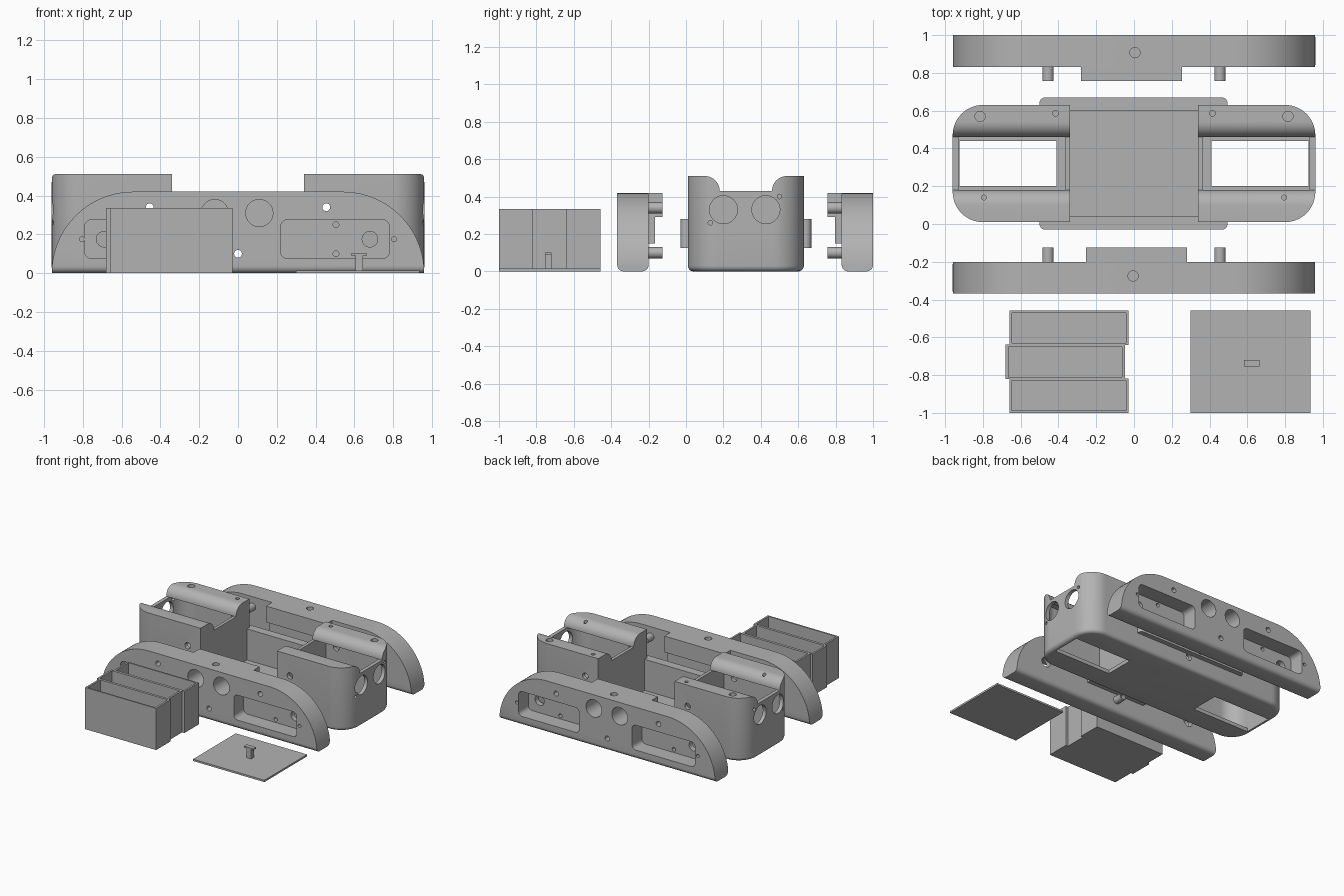
import bpy, bmesh, math
from mathutils import Matrix, Vector

if "Cube" in bpy.data.objects:
    bpy.data.objects.remove(bpy.data.objects["Cube"])

grey = bpy.data.materials.new("plain grey")
grey.use_nodes = True
color = (0.45, 0.45, 0.45, 1)
grey.diffuse_color = color
grey.node_tree.nodes["Principled BSDF"].inputs["Base Color"].default_value = color


def make(name, bm):
    bmesh.ops.recalc_face_normals(bm, faces=bm.faces)
    mesh = bpy.data.meshes.new(name)
    bm.to_mesh(mesh)
    bm.free()
    mesh.materials.append(grey)
    ob = bpy.data.objects.new(name, mesh)
    bpy.context.collection.objects.link(ob)
    return ob


def prism(name, pts, axis, lo, hi, round_bottom=0):
    """Extrude a 2D outline along x, y or z."""
    place = {"x": lambda p, t: (t, p[0], p[1]),
             "y": lambda p, t: (p[0], t, p[1]),
             "z": lambda p, t: (p[0], p[1], t)}[axis]
    bm = bmesh.new()
    face = bm.faces.new([bm.verts.new(place(p, lo)) for p in pts])
    new = bmesh.ops.extrude_face_region(bm, geom=[face])["geom"]
    shift = Vector(place((0, 0), hi - lo))
    bmesh.ops.translate(bm, vec=shift, verts=[v for v in new if isinstance(v, bmesh.types.BMVert)])
    if round_bottom:
        low = [e for e in bm.edges if all(v.co.z < 1e-4 for v in e.verts)
               and (axis == "z" or abs(e.verts[0].co.y - e.verts[1].co.y) < 1e-4)]
        bmesh.ops.bevel(bm, geom=low, offset=round_bottom, segments=5, profile=0.5, affect="EDGES")
    return make(name, bm)


def box(name, x0, x1, y0, y1, z0, z1):
    return prism(name, [(x0, y0), (x1, y0), (x1, y1), (x0, y1)], "z", z0, z1)


def arc(cx, cy, r, a0, a1, n=10):
    return [(cx + r * math.cos(math.radians(a0 + (a1 - a0) * i / n)),
             cy + r * math.sin(math.radians(a0 + (a1 - a0) * i / n))) for i in range(n + 1)]


def rounded(x0, x1, y0, y1, r, n=10):
    return (arc(x1 - r, y1 - r, r, 0, 90, n) + arc(x0 + r, y1 - r, r, 90, 180, n)
            + arc(x0 + r, y0 + r, r, 180, 270, n) + arc(x1 - r, y0 + r, r, 270, 360, n))


def rod(name, u, v, r, axis, lo, hi):
    return prism(name, arc(u, v, r, 0, 360, 32)[:-1], axis, lo, hi)


def boolean(ob, tools, op="DIFFERENCE"):
    for tool in tools:
        mod = ob.modifiers.new("cut", "BOOLEAN")
        mod.operation, mod.solver, mod.object = op, "EXACT", tool
    bpy.context.view_layer.update()
    deps = bpy.context.evaluated_depsgraph_get()
    mesh = bpy.data.meshes.new_from_object(ob.evaluated_get(deps))
    ob.modifiers.clear()
    ob.data = mesh
    for tool in tools:
        bpy.data.objects.remove(tool)
    return ob


def smooth(ob):
    bpy.ops.object.select_all(action="DESELECT")
    ob.select_set(True)
    bpy.context.view_layer.objects.active = ob
    bpy.ops.object.shade_smooth_by_angle(angle=math.radians(30))


# Centre body: rounded tub with two rolled roofs and a low middle
F, B, WALL, TOP, LIP, R = 0.01, 0.63, 0.03, 0.51, 0.43, 0.08
MID = (F + B) / 2
body = prism("centre_body", rounded(-0.96, 0.96, F, B, 0.16, 14), "z", 0, TOP, 0.03)
valley = arc(F + 0.09, LIP, R, 90, 0) + arc(B - 0.09, LIP, R, 180, 90)
valley += [(B - 0.09, 0.7), (F + 0.09, 0.7)]
cuts = [prism("valley_cut", valley, "x", -1.1, 1.1),
        box("middle_cut", -0.34, 0.34, -0.1, 0.8, 0.28, 0.8)]
boolean(body, cuts)

# Hollow compartments with the roof as a thin shell
shell = [(F + WALL, WALL), (B - WALL, WALL), (B - WALL, TOP - WALL)]
shell += arc(B - 0.09, LIP, R - WALL, 90, 180) + [(B - 0.17, LIP), (B - 0.17, 0.6), (F + 0.17, 0.6)]
shell += [(F + 0.17, LIP)] + arc(F + 0.09, LIP, R - WALL, 0, 90) + [(F + WALL, TOP - WALL)]
cuts = [box("middle_hollow", -0.34, 0.34, F + WALL, B - WALL, WALL, 0.7)]
for s in (-1, 1):
    lo, hi = sorted((s * 0.365, s * 1.0))
    room = prism("end_hollow", shell, "x", lo, hi)
    plan = prism("plan", rounded(-0.93, 0.93, F + WALL, B - WALL, 0.13, 14), "z", 0.01, 0.8)
    cuts.append(boolean(room, [plan], "INTERSECT"))
    lo, hi = sorted((s * 0.41, s * 0.925))
    cuts.append(box("floor_opening", lo, hi, 0.2, 0.44, -0.1, 0.1))
    lo, hi = sorted((s * 0.9, s * 1.1))
    for y, z, r in ((0.2, 0.33, 0.075), (0.427, 0.33, 0.075), (0.13, 0.26, 0.012), (0.5, 0.4, 0.012)):
        cuts.append(rod("end_hole", y, z, r, "x", lo, hi))
    for x, y, r in ((0.815, 0.57, 0.027), (0.415, 0.586, 0.015), (0.795, 0.14, 0.013)):
        cuts.append(rod("roof_hole", s * x, y, r, "z", 0.4, 0.7))
    cuts.append(rod("wall_hole", s * 0.455, 0.34, 0.025, "y", -0.1, 0.8))
cuts.append(rod("wall_hole", 0, 0.1, 0.025, "y", -0.1, 0.8))
boolean(body, cuts)
smooth(body)

# Raised rails on the long sides of the body
for name, y0, y1 in (("front_rail", -0.03, F), ("back_rail", B, 0.67)):
    rail = prism(name, rounded(-0.5, 0.495, y0 - 0.04 * (y0 > 0), y1 + 0.04 * (y0 < 0), 0.03, 6),
                 "z", 0.125, 0.28)
    keep = box("keep", -1, 1, y0, y1, 0, 1)
    smooth(boolean(rail, [keep], "INTERSECT"))


# Arched side panel
OUT, IN, TIP = -0.368, -0.2, -0.125
arch = [(-0.96, 0)] + [(0.958, 0)] + arc(0.54, 0, 0.42, 5, 90, 20) + arc(-0.54, 0, 0.42, 90, 175, 20)
panel = prism("front_panel", arch, "y", OUT, IN, 0.035)
cuts = []
for x0, x1 in ((-0.79, -0.25), (0.22, 0.78)):
    cuts.append(prism("slot", rounded(x0, x1, 0.075, 0.275, 0.035, 5), "y", OUT - 0.1, OUT + 0.125))
for x, z, r in ((-0.12, 0.31, 0.07), (0.11, 0.31, 0.07), (-0.455, 0.34, 0.02), (0.455, 0.34, 0.02),
                (0, 0.1, 0.02), (-0.69, 0.175, 0.04), (0.68, 0.175, 0.04)):
    cuts.append(rod("through_hole", x, z, r, "y", -0.6, 0))
for s in (-1, 1):
    cuts.append(rod("screw_hole", s * 0.805, 0.175, 0.013, "y", -0.6, -0.25))
    cuts.append(rod("pin_hole", s * 0.505, 0.25, 0.015, "y", -0.6, -0.21))
    cuts.append(rod("pin_hole", s * 0.505, 0.1, 0.015, "y", -0.6, -0.21))
cuts.append(rod("top_hole", -0.005, -0.275, 0.027, "z", 0.36, 0.6))
boolean(panel, cuts)
smooth(panel)

# Inner tongue, ledge and hollow pegs of the panel
parts = [panel, box("front_tongue", -0.255, 0.28, IN, TIP, 0.29, 0.42),
         box("front_ledge", -0.255, 0.28, IN, -0.165, 0.15, 0.29)]
for name, x, z in (("left_peg", 0.455, 0.34), ("right_peg", -0.455, 0.34), ("low_peg", 0, 0.1)):
    peg = rod("front_" + name, x, z, 0.03, "y", IN, TIP)
    boolean(peg, [rod("bore", x, z, 0.02, "y", IN - 0.1, 0)])
    smooth(peg)
    parts.append(peg)

# Same panel turned about for the back
turn = Matrix.Translation((0, 0.632, 0)) @ Matrix.Rotation(math.pi, 4, "Z")
for part in parts:
    twin = bpy.data.objects.new(part.name.replace("front", "back"), part.data.copy())
    bpy.context.collection.objects.link(twin)
    twin.data.transform(turn)

# Open tray with three staggered compartments
for i, name in enumerate(("front_tray", "middle_tray", "back_tray")):
    x0 = -0.68 if i == 1 else -0.66
    x1 = x0 + 0.632
    y0 = -1 + i * 0.18 - 0.001 * (i > 0)
    tray = box(name, x0, x1, y0, y0 + 0.183, 0, 0.335)
    boolean(tray, [box("hollow", x0 + 0.015, x1 - 0.015, y0 + 0.012, y0 + 0.171, 0.015, 0.5)])

# Loose cover plate with a T-shaped handle
box("cover_plate", 0.3, 0.935, -1, -0.457, 0, 0.015)
box("handle_post", 0.605, 0.645, -0.755, -0.72, 0.015, 0.09)
box("handle_cap", 0.582, 0.665, -0.755, -0.72, 0.09, 0.102)
